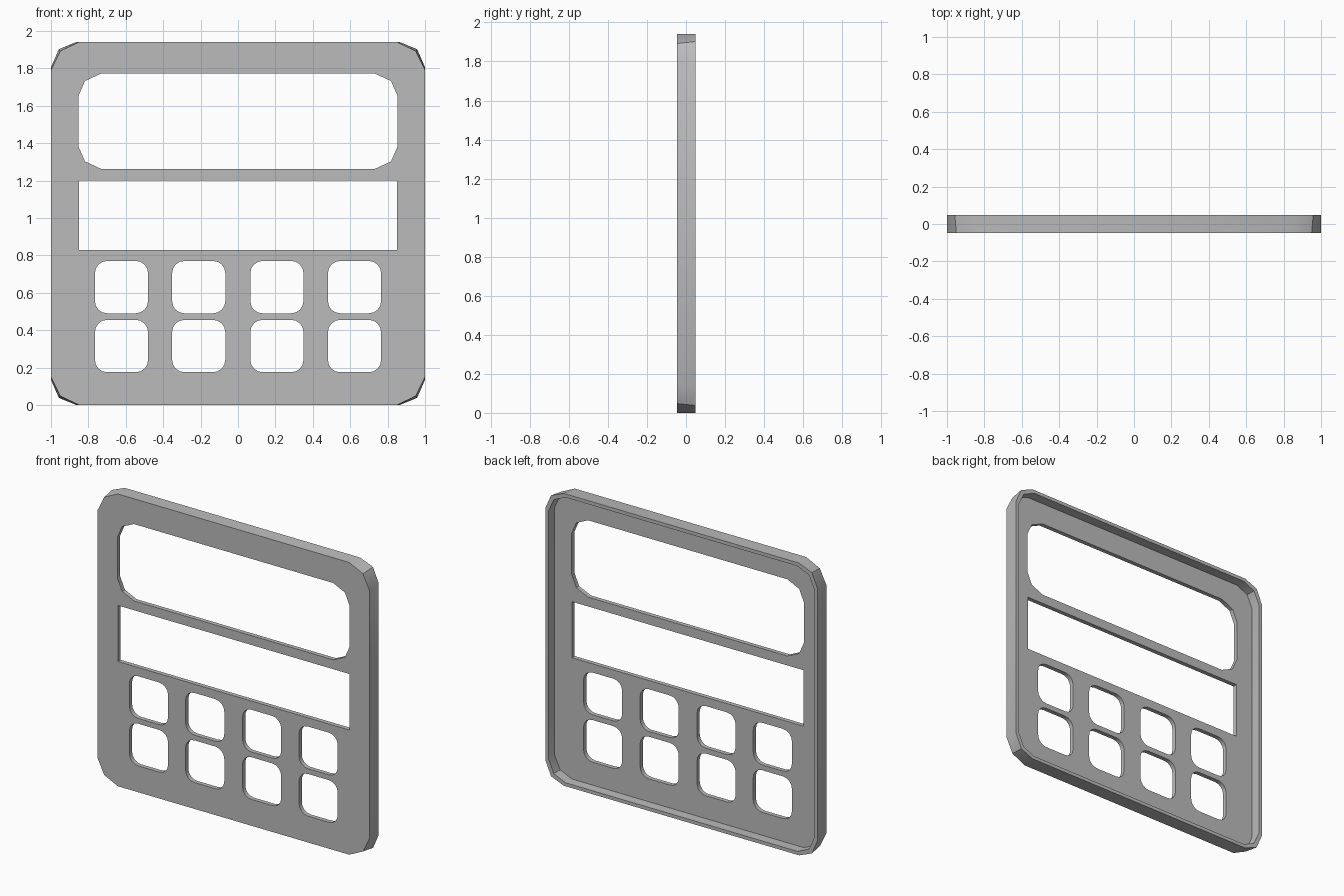
import bpy
import bmesh
import math

cube = bpy.data.objects.get("Cube")
if cube:
    bpy.data.objects.remove(cube, do_unlink=True)

FRONT, POCKET, BACK = -0.047, -0.018, 0.048
HEIGHT = 1.94


def outline(x0, x1, z0, z1, corner):
    """Rectangle whose corners follow (inset x, inset z) points, side to top."""
    pts = []
    for x, z, sx, sz in ((x0, z0, 1, 1), (x1, z0, -1, 1), (x1, z1, -1, -1), (x0, z1, 1, -1)):
        run = [(x + sx * a, z + sz * b) for a, b in corner]
        pts += run if sx * sz > 0 else run[::-1]
    return pts


def round_corner(radius, steps):
    angles = [math.pi / 2 * i / steps for i in range(steps + 1)]
    return [(radius * (1 - math.cos(a)), radius * (1 - math.sin(a))) for a in angles]


bm = bmesh.new()


def ring(points, y):
    verts = [bm.verts.new((x, y, z)) for x, z in points]
    for a, b in zip(verts, verts[1:] + verts[:1]):
        bm.edges.new((a, b))
    return verts


def bridge(r, s):
    for i in range(len(r)):
        j = (i + 1) % len(r)
        bm.faces.new((r[i], r[j], s[j], s[i]))


def fill(rings):
    edges = [bm.edges.get((a, b)) for r in rings for a, b in zip(r, r[1:] + r[:1])]
    bmesh.ops.triangle_fill(bm, use_beauty=True, use_dissolve=False, edges=edges)


# Screen, strip and button openings
holes = [
    outline(-0.853, 0.853, 1.262, 1.772, [(0, 0.12), (0.035, 0.04), (0.122, 0)]),
    outline(-0.85, 0.85, 0.828, 1.2, [(0, 0)]),
]
for cx in (-0.623, -0.21, 0.208, 0.623):
    for cz in (0.315, 0.63):
        holes.append(outline(cx - 0.142, cx + 0.142, cz - 0.14, cz + 0.14, round_corner(0.065, 4)))

# Outer wall, raised back rim and pocket wall
front = ring(outline(-1, 1, 0, HEIGHT, [(0, 0.15), (0.05, 0.048), (0.15, 0)]), FRONT)
back = ring(outline(-1, 1, 0, HEIGHT, [(0, 0.135), (0.042, 0.038), (0.135, 0)]), BACK)
lip = outline(-0.977, 0.977, 0.023, HEIGHT - 0.023, [(0, 0.125), (0.04, 0.038), (0.125, 0)])
lip_back, lip_floor = ring(lip, BACK), ring(lip, POCKET)
bridge(front, back)
bridge(back, lip_back)
bridge(lip_back, lip_floor)

# Pierced plate
front_holes = [ring(h, FRONT) for h in holes]
floor_holes = [ring(h, POCKET) for h in holes]
for f, b in zip(front_holes, floor_holes):
    bridge(f, b)
fill([front] + front_holes)
fill([lip_floor] + floor_holes)
bmesh.ops.recalc_face_normals(bm, faces=bm.faces[:])

mesh = bpy.data.meshes.new("faceplate")
bm.to_mesh(mesh)
bm.free()

# Grey finish
grey = bpy.data.materials.new("plain grey")
grey.use_nodes = True
colour = (0.5, 0.5, 0.5, 1)
grey.diffuse_color = colour
grey.node_tree.nodes["Principled BSDF"].inputs["Base Color"].default_value = colour
mesh.materials.append(grey)

faceplate = bpy.data.objects.new("faceplate", mesh)
bpy.context.collection.objects.link(faceplate)
bpy.ops.object.select_all(action='DESELECT')
faceplate.select_set(True)
bpy.context.view_layer.objects.active = faceplate
bpy.ops.object.shade_smooth_by_angle(angle=math.radians(30))
